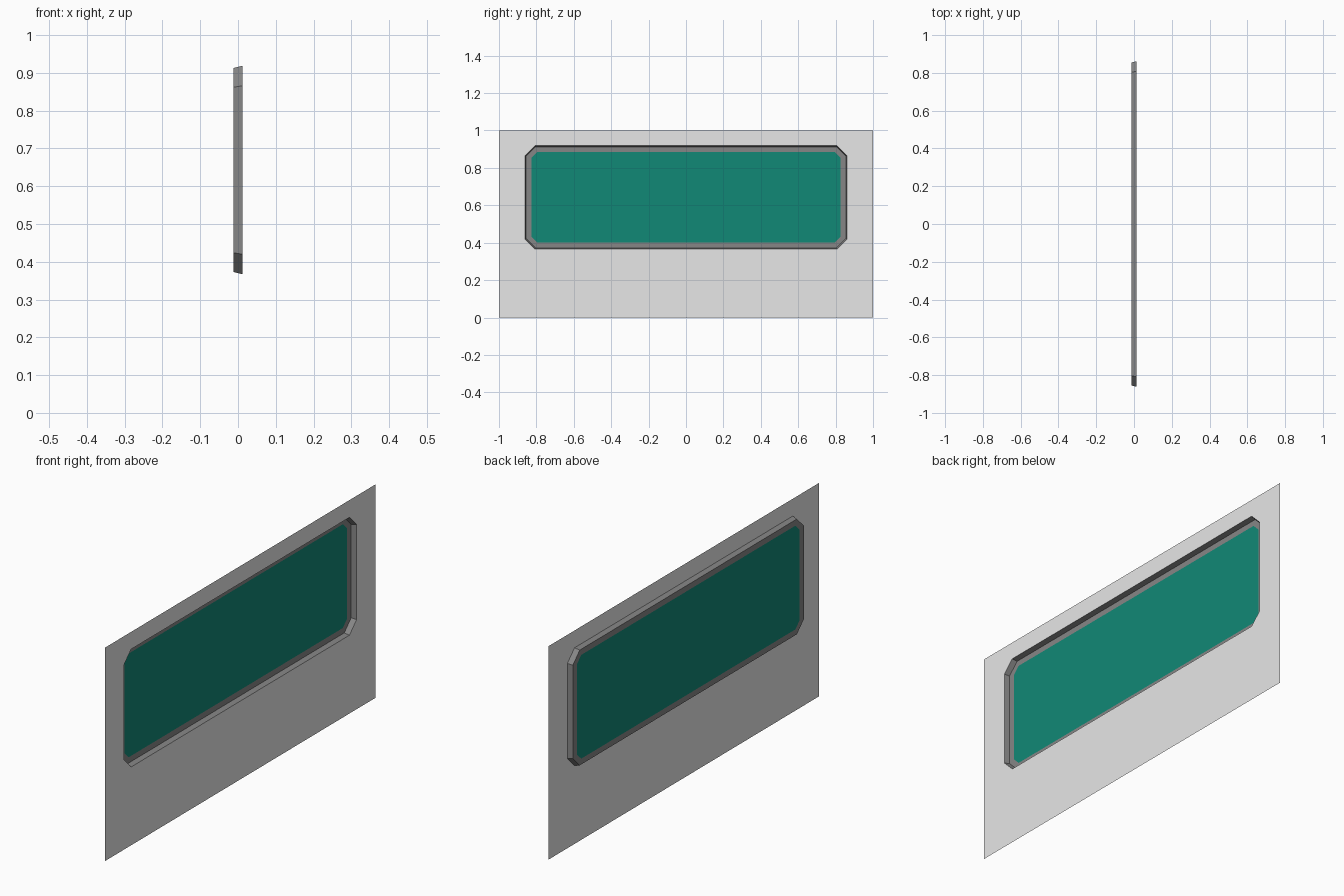
import bpy

cube = bpy.data.objects.get("Cube")
if cube:
    bpy.data.objects.remove(cube, do_unlink=True)


def material(name, rgb):
    mat = bpy.data.materials.new(name)
    mat.use_nodes = True
    colour = (*rgb, 1.0)
    mat.diffuse_color = colour
    mat.node_tree.nodes["Principled BSDF"].inputs["Base Color"].default_value = colour
    return mat


def build(name, verts, faces, mat):
    mesh = bpy.data.meshes.new(name)
    mesh.from_pydata(verts, [], faces)
    mesh.materials.append(mat)
    obj = bpy.data.objects.new(name, mesh)
    bpy.context.collection.objects.link(obj)
    return obj


CENTRE_Z = 0.643
BACK, FRONT = -0.012, 0.012


def octagon(x, half_y, half_z, cut):
    """Rectangle with cut corners, two points per corner, counter-clockwise from +x."""
    points = []
    for sy, sz in ((1, 1), (-1, 1), (-1, -1), (1, -1)):
        pair = [(x, sy * half_y, CENTRE_Z + sz * (half_z - cut)),
                (x, sy * (half_y - cut), CENTRE_Z + sz * half_z)]
        points += pair if sy * sz > 0 else pair[::-1]
    return points


def band(a, b, n):
    """Quads joining two loops of n points that start at indices a and b."""
    return [(a + i, a + (i + 1) % n, b + (i + 1) % n, b + i) for i in range(n)]


panel_grey = material("light grey", (0.8, 0.8, 0.8))
frame_grey = material("dark grey", (0.237, 0.237, 0.237))
glass_green = material("teal", (0.0056, 0.247, 0.18))

rim = octagon(FRONT, 0.861, 0.276, 0.053)
face = octagon(BACK, 0.855, 0.27, 0.051)
opening = octagon(BACK, 0.825, 0.243, 0.032)

# Thin wall panel with an opening for the window
corners = [(FRONT, 1, 1), (FRONT, -1, 1), (FRONT, -1, 0), (FRONT, 1, 0)]
panel_faces = []
for k in range(4):
    a, b, c = 4 + 2 * k, 5 + 2 * k, 4 + (2 * k + 2) % 8
    panel_faces += [(k, b, a), (k, (k + 1) % 4, c, b)]
build("wall_panel", corners + rim, panel_faces, panel_grey)

# Frame: slanted outer wall and flat ring around the glass
build("window_frame", rim + face + opening, band(0, 8, 8) + band(8, 16, 8), frame_grey)

# Glass pane filling the ring
build("window_glass", opening, [tuple(range(8))], glass_green)
